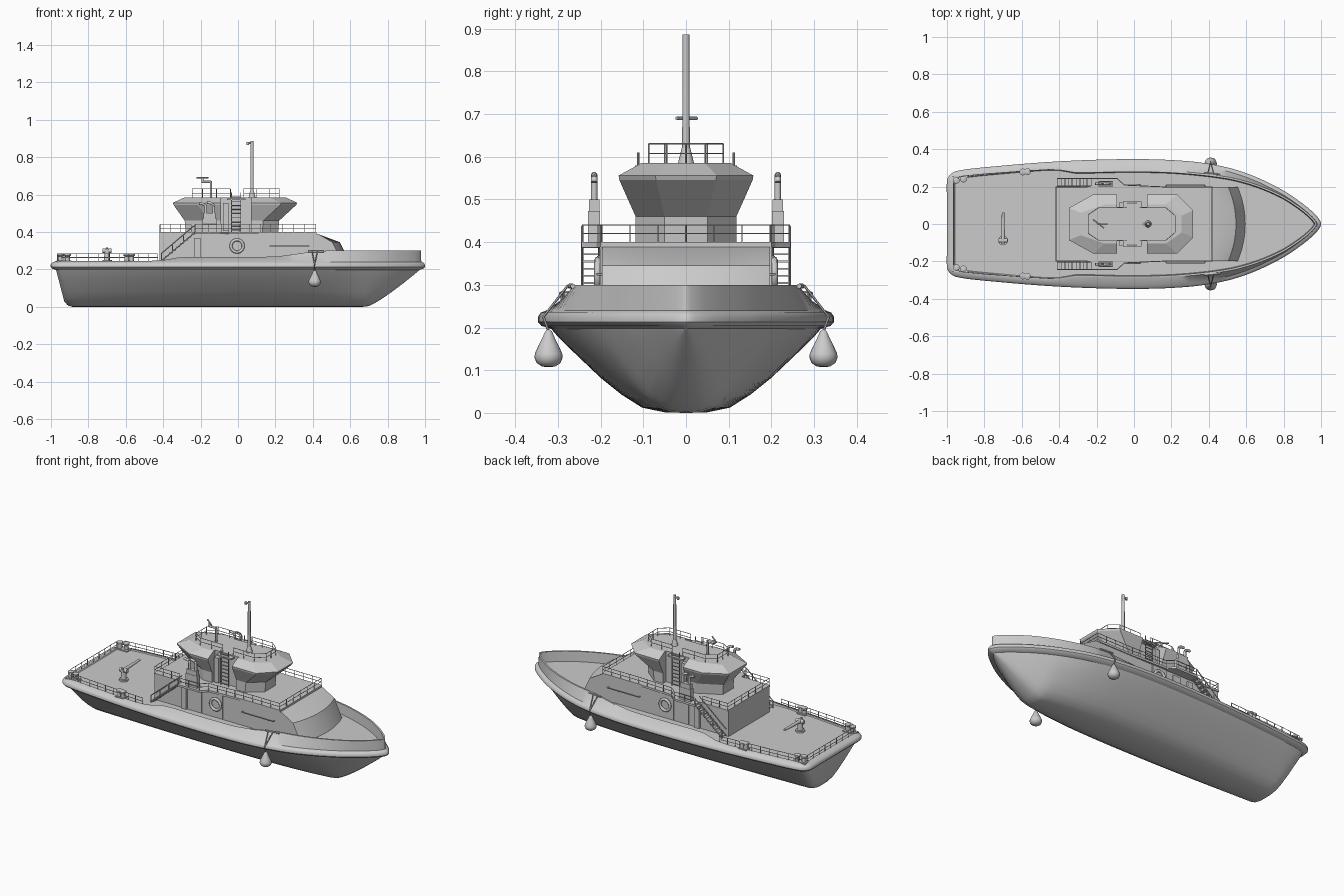
import bpy, bmesh, math
from mathutils import Vector, Matrix

if "Cube" in bpy.data.objects:
    bpy.data.objects.remove(bpy.data.objects["Cube"])


def finish(name, bm, mirror=False, smooth=None):
    bmesh.ops.remove_doubles(bm, verts=bm.verts, dist=1e-5)
    bmesh.ops.recalc_face_normals(bm, faces=bm.faces)
    me = bpy.data.meshes.new(name)
    bm.to_mesh(me)
    bm.free()
    ob = bpy.data.objects.new(name, me)
    bpy.context.collection.objects.link(ob)
    if smooth:
        bpy.ops.object.select_all(action='DESELECT')
        ob.select_set(True)
        bpy.context.view_layer.objects.active = ob
        bpy.ops.object.shade_smooth_by_angle(angle=math.radians(smooth))
    if mirror:
        m = ob.modifiers.new("mirror", 'MIRROR')
        m.use_axis = (False, True, False)
    return ob


def loft(name, rings, closed=True, cap0=False, cap1=False, mirror=False, smooth=None):
    bm = bmesh.new()
    vs = [[bm.verts.new(p) for p in r] for r in rings]
    n = len(rings[0])
    for a, b in zip(vs, vs[1:]):
        for i in range(n if closed else n - 1):
            j = (i + 1) % n
            bm.faces.new((a[i], a[j], b[j], b[i]))
    if cap0:
        bm.faces.new(vs[0][::-1])
    if cap1:
        bm.faces.new(vs[-1])
    return finish(name, bm, mirror, smooth)


def boxes(name, items, mirror=False):
    bm = bmesh.new()
    for c, s in items:
        bmesh.ops.create_cube(bm, size=1, matrix=Matrix.Translation(c) @ Matrix.Diagonal((*s, 1)))
    return finish(name, bm, mirror)


def rods(name, segs, r, n=6, mirror=False):
    """Cylinders between point pairs; a segment may carry its own (r1, r2)."""
    bm = bmesh.new()
    for a, b, *rr in segs:
        a, b = Vector(a), Vector(b)
        d = b - a
        m = Matrix.Translation((a + b) / 2) @ d.to_track_quat('Z', 'Y').to_matrix().to_4x4()
        r1, r2 = rr if rr else (r, r)
        bmesh.ops.create_cone(bm, cap_ends=True, segments=n, radius1=r1, radius2=r2, depth=d.length, matrix=m)
    return finish(name, bm, mirror, 40)


def chain(pts):
    return list(zip(pts, pts[1:]))


def railing(name, pts, z0, z1, step=0.06, r=0.0018, mirror=True):
    segs = []
    for (ax, ay), (bx, by) in chain(pts):
        for z in (z1, (z0 + z1) / 2):
            segs.append(((ax, ay, z), (bx, by, z)))
        n = max(1, round(math.hypot(bx - ax, by - ay) / step))
        for i in range(n + 1):
            x, y = ax + (bx - ax) * i / n, ay + (by - ay) * i / n
            segs.append(((x, y, z0), (x, y, z1)))
    return rods(name, segs, r, 5, mirror)


def lathe(name, prof, c, n=20, mirror=True):
    rings = [[(c[0] + r * math.cos(2 * math.pi * i / n), c[1] + r * math.sin(2 * math.pi * i / n), c[2] + z)
              for i in range(n)] for r, z in prof]
    return loft(name, rings, cap0=True, cap1=True, mirror=mirror, smooth=40)


def step01(a, b, x):
    t = min(1, max(0, (x - a) / (b - a)))
    return t * t * (3 - 2 * t)


# Plan outline of the rubbing rail, stern centre to bow tip
ctrl = [(-1, -.13), (-1, 0), (-1, .13), (-1, .23), (-.985, .262), (-.95, .283), (-.8, .303), (-.4, .335),
        (0, .347), (.3, .335), (.5, .302), (.65, .252), (.8, .178), (.9, .11), (.96, .06), (.99, .025), (1, 0), (.99, -.025)]
half, SUB = [], 5
for i in range(1, len(ctrl) - 2):
    p0, p1, p2, p3 = [Vector(p) for p in ctrl[i - 1:i + 3]]
    for k in range(SUB):
        t = k / SUB
        m1, m2 = (p2 - p0) / 2, (p3 - p1) / 2
        # limit tangents to the segment length where spacing is uneven
        L = (p2 - p1).length
        m1, m2 = m1.normalized() * L, m2.normalized() * L
        half.append(p1 * (2*t**3 - 3*t**2 + 1) + m1 * (t**3 - 2*t**2 + t) + p2 * (3*t**2 - 2*t**3) + m2 * (t**3 - t**2))
half.append(Vector((1, 0)))
norms = []
for i, p in enumerate(half):
    a = half[i - 1] if i else Vector((-1, -.1))
    b = half[i + 1] if i < len(half) - 1 else Vector((half[i - 1].x, -half[i - 1].y))
    d = (b - a).normalized()
    norms.append(Vector((-d.y, d.x)))


def inset(i, d):
    q = half[i] - norms[i] * d
    return Vector((q.x, max(0, q.y)))


# Hull: V sections lofted from transom to stem
sect = [(0, 0), (.15, .005), (.32, .06), (.47, .21), (.62, .4), (.8, .67), (.93, .87), (1, 1)]
rings = []
for i in range(2 * SUB, len(half)):
    q = inset(i, .026)
    t = max(0, (q.x - .69) / .285)
    keel = .2 * min(1, t) ** 1.2 + .03 * max(0, (-.92 - q.x) / .055) ** 2
    shear = .045 * min(1, max(0, (-.82 - q.x) / .15))
    side = [(q.x + shear * (1 - g), q.y * f, keel + (.203 - keel) * g) for f, g in sect]
    rings.append([(x, -y, z) for x, y, z in side[:0:-1]] + side)
loft("hull", rings, closed=False, cap0=True, smooth=40)

# Rubbing rail, bulwark and deck
def lean(x):
    return .03 + .028 * step01(-.45, -.28, x) - .036 * step01(.3, .95, x)

def top(x):
    return .245 + .022 * step01(-.45, -.28, x) + .033 * step01(.15, .5, x)

levels = [lambda x: (.03, .197), lambda x: (.008, .204), lambda x: (0, .213), lambda x: (0, .225),
          lambda x: (.007, .235), lambda x: (.02, .24), lambda x: (lean(x), top(x)),
          lambda x: (lean(x) + .01, top(x)), lambda x: (lean(x) + .014, .24)]
rings = []
for f in levels:
    s = []
    for i, p in enumerate(half):
        d, z = f(p.x)
        q = inset(i, d)
        s.append((q.x, q.y, z))
    rings.append(s + [(x, -y, z) for x, y, z in s[-2:0:-1]])
loft("rail_bulwark_and_deck", rings, cap1=True, smooth=40)

# Deckhouse with sloped curved front
boxes("deckhouse", [((0, 0, .313), (.84, .39, .156))])
prof = [(.40, .39, 0), (.43, .388, 0), (.505, .345, 1), (.555, .24, 1), (.40, .24, 0)]
loft("deckhouse_front", [[(x + b * .04 * (1 - (j / 6) ** 2), j / 6 * .197, z) for x, z, b in prof]
                         for j in range(-6, 7)], cap0=True, cap1=True, smooth=25)

# Upper deck slab with side wings and its railing
wing = [(.42, .2), (.18, .2), (-.05, .21), (-.09, .245), (-.23, .245), (-.23, .2), (-.42, .2)]
plan = wing + [(x, -y) for x, y in wing[::-1]]
loft("upper_deck", [[(x, y, z) for x, y in plan] for z in (.388, .4)], cap0=True, cap1=True)
railing("upper_deck_railing", [(.415, 0)] + [(x - .004 * (x > 0), y - .003) for x, y in wing[:5]], .4, .44)
railing("upper_deck_aft_railing", [(-.25, .197), (-.417, .197), (-.417, 0)], .4, .44)

# Wheelhouse: flared polygon with a ladder notch on each side
def house_ring(xa, xb, y, ya, yb, z):
    h = [(xb, yb), (xb - .085, y), (.07, y), (.07, .09), (-.09, .09), (-.09, y), (xa + .13, y), (xa, ya)]
    return [(a, b, z) for a, b in h] + [(a, -b, z) for a, b in h[::-1]]

loft("wheelhouse", [house_ring(-.28, .215, .118, .05, .05, .4), house_ring(-.285, .22, .118, .052, .05, .46),
                    house_ring(-.345, .312, .156, .085, .07, .545), house_ring(-.348, .316, .158, .086, .072, .556),
                    house_ring(-.285, .255, .105, .06, .045, .585)], cap0=True, cap1=True)
rods("wheelhouse_ladders", [((x, .112, .4), (x, .112, .61)) for x in (-.035, .015)] +
     [((-.035, .112, .41 + i * .022), (.015, .112, .41 + i * .022)) for i in range(9)], .0025, mirror=True)
boxes("ladder_platforms", [((-.01, .1, .575), (.1, .04, .008)), ((-.065, .1, .48), (.03, .03, .15))], True)
railing("roof_railing_fore", [(.03, .087), (.17, .087), (.22, .045), (.22, 0)], .585, .63)
railing("roof_railing_aft", [(-.04, .087), (-.19, .087), (-.245, .05), (-.245, 0)], .585, .63)

# Main mast and radar mast
rods("main_mast", [((.075, 0, .58), (.075, 0, .62), .02, .01), ((.075, 0, .61), (.075, 0, .887), .009, .008),
                   ((.08, 0, .875), (.05, 0, .875), .005, .005), ((.053, 0, .865), (.053, 0, .88), .007, .007)], .01, 14)
rods("radar_mast", [((-.145, 0, .58), (-.145, 0, .672)), ((-.145, 0, .668), (-.195, 0, .668)),
                    ((-.19, 0, .668), (-.19, 0, .69)), ((-.22, .025, .69), (-.16, -.022, .69), .004, .004)], .006, 10)

# Exhaust boxes with bent pipes
boxes("exhaust_boxes", [((-.152, .215, .435), (.078, .028, .075)), ((-.152, .215, .485), (.066, .024, .03))], True)
pipes = []
for x, h in ((-.172, .535), (-.13, .54)):
    path = [(x, .215, .49), (x, .215, h), (x - .006, .215, h + .011), (x - .018, .215, h + .015), (x - .035, .215, h + .017)]
    pipes += chain(path)
rods("exhaust_pipes", pipes, .0075, 12, mirror=True)

# Side stairs with handrails
n = 9
pt = lambda t, y, dz=0: (-.41 + .18 * t, y, .245 + .152 * t + dz)
rods("stair_rails", [(pt(0, y, dz), pt(1, y, dz)) for y in (.204, .243) for dz in (0, .04)] +
     [(pt(t, .243), pt(t, .243, .04)) for t in (0, .33, .66, 1)], .003, mirror=True)
boxes("stair_treads", [(pt((i + .5) / n, .2235), (.018, .037, .004)) for i in range(n)], True)

# Doors, side panels, grab rails and life rings
boxes("doors_and_panels", [((-.01, .197, .315), (.095, .008, .14)), ((-.13, .197, .31), (.055, .008, .13)),
                           ((-.217, .2, .305), (.035, .018, .125))], True)
rods("grab_rails", [((.17, .208, .325), (.38, .208, .325)), ((.17, .194, .325), (.17, .208, .325)),
                    ((.38, .194, .325), (.38, .208, .325))], .003, mirror=True)
ring = []
for i in range(24):
    a = 2 * math.pi * i / 24
    ring.append([(-.005 + math.cos(a) * (.033 + .008 * math.cos(b)), .207 + .008 * math.sin(b),
                  .325 + math.sin(a) * (.033 + .008 * math.cos(b))) for b in [k * math.pi / 4 for k in range(8)]])
loft("life_rings", ring + ring[:1], mirror=True, smooth=60)

# Hanging fenders with ropes
lathe("fenders", [(.003, .088), (.008, .084), (.014, .07), (.024, .05), (.032, .032), (.033, .022), (.028, .01),
                  (.016, .002), (.004, 0)], (.41, .322, .107))
rods("fender_ropes", [((.41, .322, .19), (.41, .334, .225)), ((.41, .334, .225), (.395, .277, .298)),
                      ((.41, .334, .225), (.425, .277, .298)), ((.375, .273, .297), (.46, .265, .297), .006, .006)],
     .003, mirror=True)

# Aft deck: railing, bollards and water cannon
railing("aft_railing", [(-.965, 0), (-.965, .22), (-.93, .255), (-.8, .268), (-.58, .284), (-.43, .293)], .243, .283)
post = [(.013, 0), (.013, .03), (.018, .034), (.018, .042), (.012, .045)]
for x, y in ((-.95, .233), (-.912, .24), (-.595, .278), (-.57, .28)):
    lathe("bollard", post, (x, y, .24), 14)
boxes("bollard_bases", [((-.931, .236, .243), (.08, .04, .008)), ((-.583, .279, .243), (.055, .036, .008))], True)
rods("water_cannon", [((-.7, -.088, .238), (-.7, -.088, .25), .026, .026), ((-.7, -.088, .25), (-.7, -.088, .3), .017, .014),
                      ((-.7, -.105, .3), (-.7, .062, .305), .011, .007), ((-.725, -.088, .3), (-.675, -.088, .3), .012, .012),
                      ((-.7, -.1, .3), (-.7, -.1, .318), .005, .005)], .01, 14)
